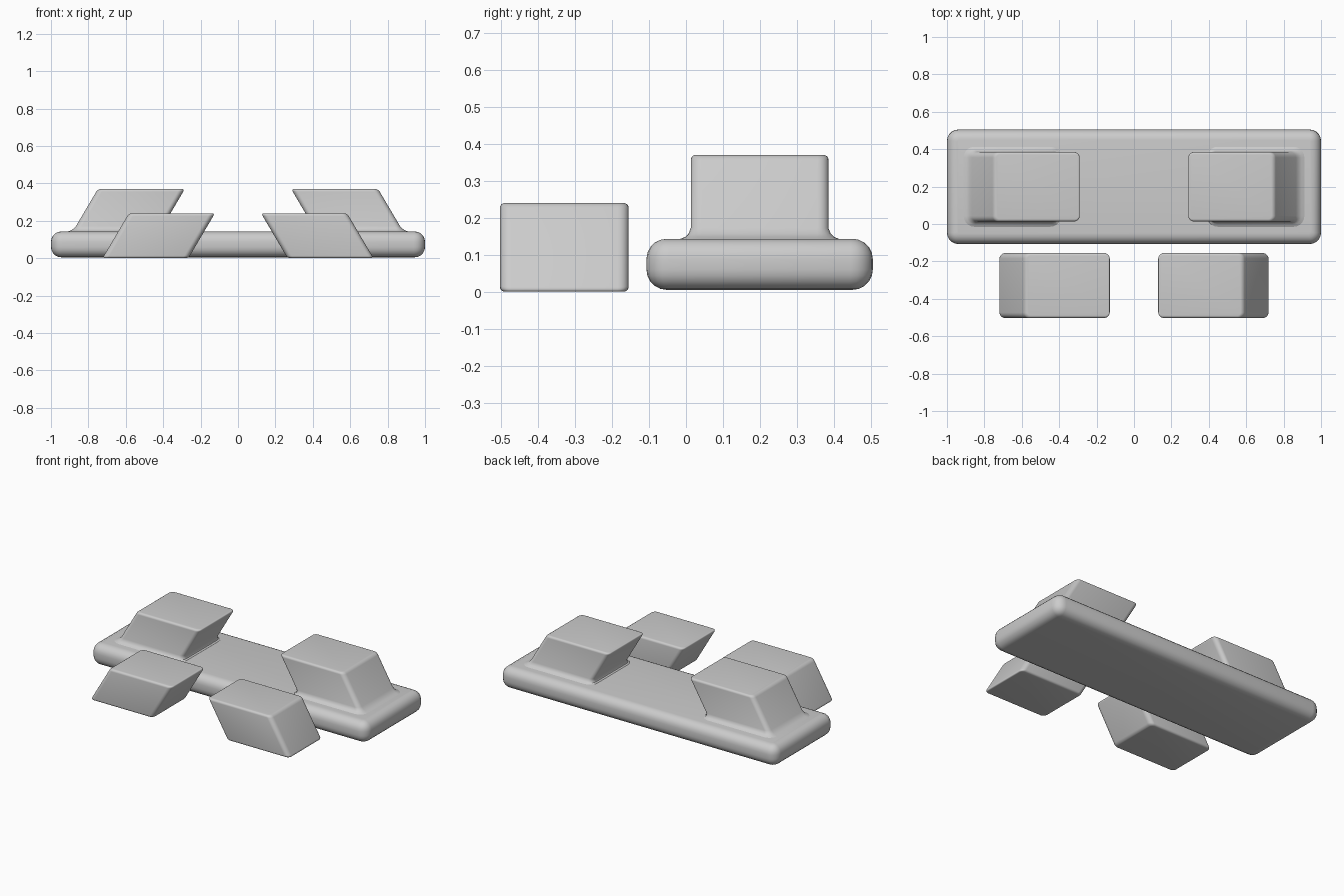
import bpy, bmesh, math

if "Cube" in bpy.data.objects:
    bpy.data.objects.remove(bpy.data.objects["Cube"])

grey = bpy.data.materials.new("plain grey")
grey.diffuse_color = (0.6, 0.6, 0.6, 1)
grey.use_nodes = True
grey.node_tree.nodes["Principled BSDF"].inputs["Base Color"].default_value = grey.diffuse_color
SHEAR = 0.59  # sideways lean per unit of height


def loft(name, x0, x1, y0, y1, levels, corner, shear=0.0, z_ref=0.0, steps=5):
    """Stack rounded rectangles; levels are (height, outward offset)."""
    bm = bmesh.new()
    rings = []
    for z, off in levels:
        r = max(corner + off, 0.012)
        lean = shear * (z - z_ref)
        ring = []
        for cx, cy, start in ((x1 + off - r, y1 + off - r, 0), (x0 - off + r, y1 + off - r, 90),
                              (x0 - off + r, y0 - off + r, 180), (x1 + off - r, y0 - off + r, 270)):
            for i in range(steps + 1):
                a = math.radians(start + 90 * i / steps)
                ring.append(bm.verts.new((cx + r * math.cos(a) + lean, cy + r * math.sin(a), z)))
        rings.append(ring)
    n = len(rings[0])
    for low, high in zip(rings, rings[1:]):
        for i in range(n):
            j = (i + 1) % n
            bm.faces.new((low[i], low[j], high[j], high[i]))
    bm.faces.new(rings[0][::-1])
    bm.faces.new(rings[-1])
    bmesh.ops.recalc_face_normals(bm, faces=bm.faces)
    mesh = bpy.data.meshes.new(name)
    bm.to_mesh(mesh)
    bm.free()
    mesh.materials.append(grey)
    obj = bpy.data.objects.new(name, mesh)
    bpy.context.collection.objects.link(obj)
    bpy.ops.object.select_all(action='DESELECT')
    obj.select_set(True)
    bpy.context.view_layer.objects.active = obj
    bpy.ops.object.shade_smooth_by_angle(angle=math.radians(35))
    return obj


def round_edge(z, r, top, steps=5):
    """Quarter-round levels ending at the top or starting at the bottom."""
    pts = []
    for i in range(steps + 1):
        a = math.pi / 2 * i / steps
        off = r * (math.cos(a) - 1)
        pts.append((z - r + r * math.sin(a) if top else z + r - r * math.sin(a), off))
    return pts if top else pts[::-1]


# Long rounded slab
loft("base_slab", -1, 1, -0.107, 0.505,
     round_edge(0.005, 0.055, False) + round_edge(0.143, 0.055, True), 0.06)

# Flared foot that blends the raised blocks into the slab
flare = [(0.135, 0.04), (0.143, 0.028), (0.148, 0.015), (0.157, 0.006), (0.172, 0)]

for side, s in (("left", 1), ("right", -1)):
    # Leaning block on the slab
    a, b = sorted((-0.885 * s, -0.42 * s))
    loft("raised_block_" + side, a, b, 0.013, 0.385,
         flare + round_edge(0.37, 0.014, True), 0.03, SHEAR * s, 0.14)
    # Leaning block standing free in front
    a, b = sorted((-0.725 * s, -0.265 * s))
    loft("front_block_" + side, a, b, -0.503, -0.155,
         round_edge(0.0, 0.014, False) + round_edge(0.24, 0.014, True), 0.03, SHEAR * s, 0.0)
